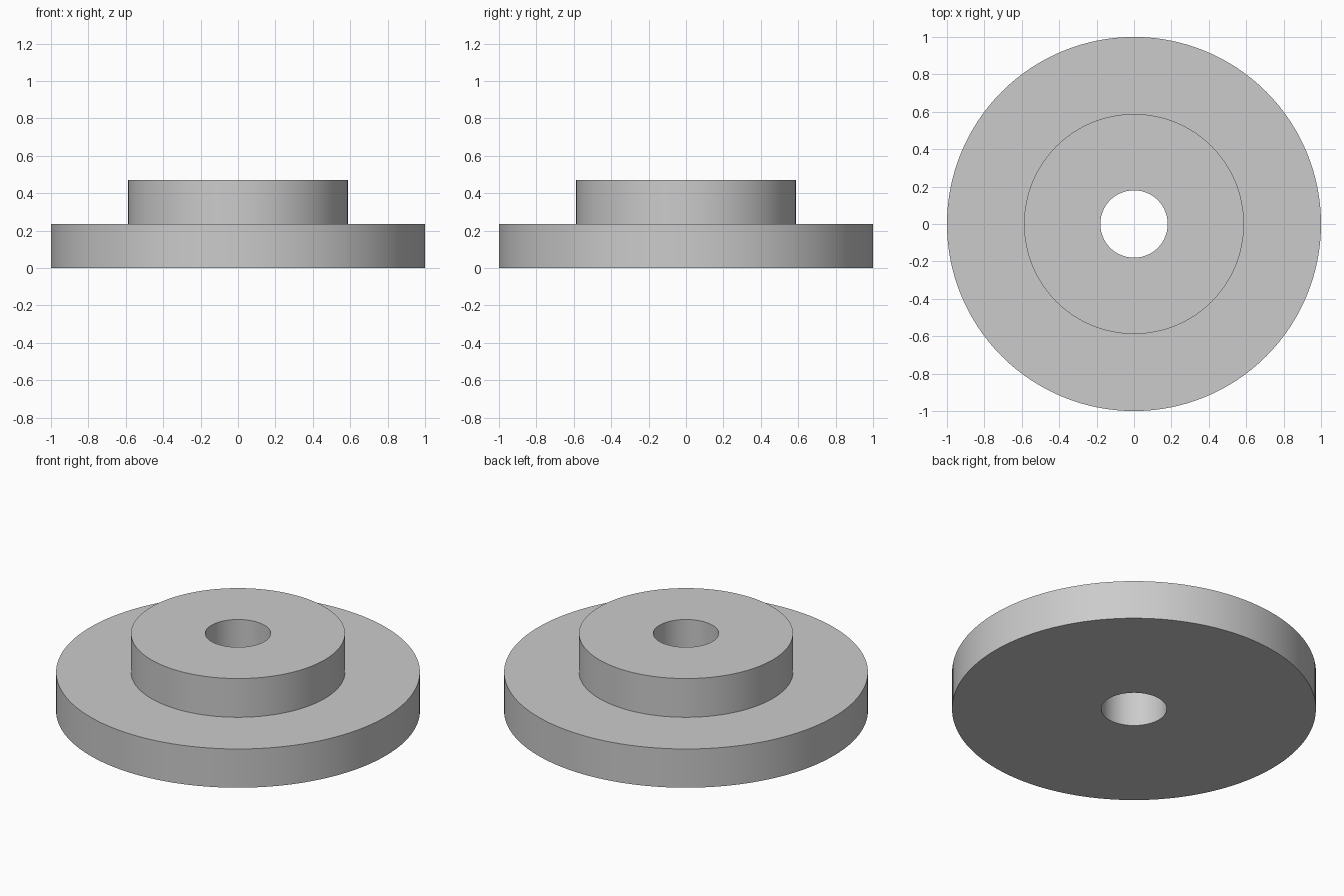
import bpy
import bmesh
import math

cube = bpy.data.objects.get("Cube")
if cube:
    bpy.data.objects.remove(cube, do_unlink=True)

SEGMENTS = 128
BORE, HUB, FLANGE = 0.18, 0.588, 1.0   # radii
STEP, TOP = 0.235, 0.47                # heights

# Plain grey material
grey = bpy.data.materials.new("grey")
grey.use_nodes = True
colour = (0.6, 0.6, 0.6, 1.0)
grey.diffuse_color = colour
bsdf = next(n for n in grey.node_tree.nodes if n.type == 'BSDF_PRINCIPLED')
bsdf.inputs["Base Color"].default_value = colour

# Closed cross-section: bore, flange and raised hub
profile = [(BORE, 0), (FLANGE, 0), (FLANGE, STEP),
           (HUB, STEP), (HUB, TOP), (BORE, TOP)]

# Turn the cross-section around the z axis
bm = bmesh.new()
verts = [bm.verts.new((r, 0, z)) for r, z in profile]
edges = [bm.edges.new((a, b)) for a, b in zip(verts, verts[1:] + verts[:1])]
bmesh.ops.spin(bm, geom=verts + edges, cent=(0, 0, 0), axis=(0, 0, 1),
               angle=math.tau, steps=SEGMENTS, use_merge=False)
bmesh.ops.remove_doubles(bm, verts=bm.verts, dist=0.0001)
bmesh.ops.recalc_face_normals(bm, faces=bm.faces)

mesh = bpy.data.meshes.new("stepped_flange")
bm.to_mesh(mesh)
bm.free()
mesh.materials.append(grey)
flange = bpy.data.objects.new("stepped_flange", mesh)
bpy.context.collection.objects.link(flange)

# Smooth round walls, sharp rims
bpy.ops.object.select_all(action='DESELECT')
flange.select_set(True)
bpy.context.view_layer.objects.active = flange
bpy.ops.object.shade_smooth_by_angle(angle=math.radians(30))
